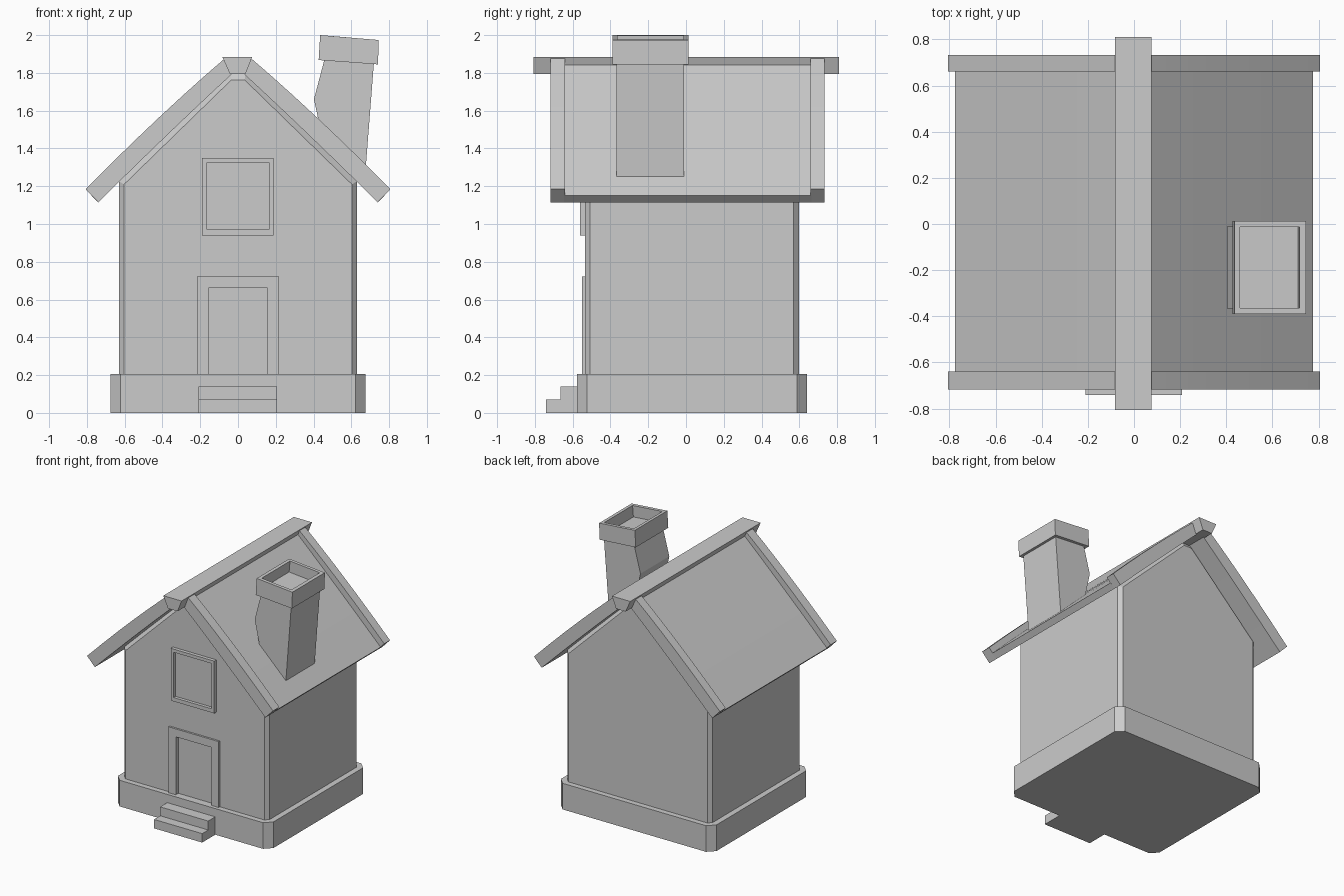
import bpy, bmesh

if "Cube" in bpy.data.objects:
    bpy.data.objects.remove(bpy.data.objects["Cube"])


def loft(name, rings):
    """Skin matching closed rings of points and cap both ends."""
    bm = bmesh.new()
    vs = [[bm.verts.new(p) for p in r] for r in rings]
    n = len(vs[0])
    for a, b in zip(vs, vs[1:]):
        for i in range(n):
            j = (i + 1) % n
            bm.faces.new((a[i], a[j], b[j], b[i]))
    bm.faces.new(vs[0][::-1])
    bm.faces.new(vs[-1])
    bmesh.ops.recalc_face_normals(bm, faces=bm.faces)
    me = bpy.data.meshes.new(name)
    bm.to_mesh(me)
    bm.free()
    ob = bpy.data.objects.new(name, me)
    bpy.context.collection.objects.link(ob)
    return ob


def prism_y(name, profile, y0, y1):
    return loft(name, [[(x, y, z) for x, z in profile] for y in (y0, y1)])


def box(name, x0, x1, y0, y1, z0, z1):
    return prism_y(name, [(x0, z0), (x1, z0), (x1, z1), (x0, z1)], y0, y1)


def mirror(ob):
    ob.modifiers.new("Mirror", 'MIRROR').use_clip = False


# plinth with cut corners
px, y0, y1, c = 0.675, -0.578, 0.64, 0.053
outline = [(-px + c, y0), (px - c, y0), (px, y0 + c), (px, y1 - c),
           (px - c, y1), (-px + c, y1), (-px, y1 - c), (-px, y0 + c)]
loft("plinth", [[(x, y, z) for x, y in outline] for z in (0, 0.205)])

# entrance steps
box("lower_step", -0.21, 0.207, -0.74, -0.56, 0, 0.07)
box("upper_step", -0.21, 0.207, -0.665, -0.56, 0.07, 0.14)


# walls with gables, chamfered around the front and back
def gable(w, eave, tw, top, y):
    pts = [(-w, 0.19), (w, 0.19), (w, eave), (tw, top), (-tw, top), (-w, eave)]
    return [(x, y, z) for x, z in pts]


inner, outer = (0.603, 1.21, 0.035, 1.763), (0.63, 1.225, 0.04, 1.80)
walls = loft("walls", [gable(*inner, -0.535), gable(*outer, -0.507),
                       gable(*outer, 0.57), gable(*inner, 0.597)])

# door recess
cutter = box("door_cutter", -0.155, 0.155, -0.7, -0.518, 0.2, 0.66)
cutter.hide_render = True
cutter.hide_viewport = True
cut = walls.modifiers.new("Door", 'BOOLEAN')
cut.object = cutter
cut.solver = 'EXACT'

# door frame (open at the bottom)
prism_y("door_frame", [(-0.217, 0.2), (-0.155, 0.2), (-0.155, 0.66), (0.155, 0.66),
                       (0.155, 0.2), (0.217, 0.2), (0.217, 0.722), (-0.217, 0.722)],
        -0.55, -0.53)

# window frame
wo, wi = (-0.19, 0.187, 0.94, 1.35), (-0.165, 0.165, 0.97, 1.325)


def rect(r, y):
    a, b, c, d = r
    return [(a, y, c), (b, y, c), (b, y, d), (a, y, d)]


loft("window_frame", [rect(wo, -0.53), rect(wo, -0.562), rect(wi, -0.562), rect(wi, -0.537)])


# gently bowed roof slope and its raised end trims
def bow(p, m, q, n=6):
    out = []
    for i in range(n + 1):
        t = i / n
        w = ((1 - t) * (1 - 2 * t), 4 * t * (1 - t), t * (2 * t - 1))
        out.append(tuple(w[0] * p[k] + w[1] * m[k] + w[2] * q[k] for k in (0, 1)))
    return out


under = bow((0.74, 1.115), (0.355, 1.49), (0.02, 1.805))
panel_top = bow((0.776, 1.15), (0.385, 1.531), (0.03, 1.868))
trim_top = bow((0.807, 1.185), (0.415, 1.567), (0.06, 1.885))
for name, top, a, b in (("roof_panel", panel_top, -0.645, 0.665),
                        ("front_roof_trim", trim_top, -0.718, -0.64),
                        ("back_roof_trim", trim_top, 0.66, 0.732)):
    ob = prism_y(name, under + top[::-1], a, b)
    mirror(ob)
    bpy.context.view_layer.objects.active = ob
    ob.select_set(True)
    bpy.ops.object.shade_smooth_by_angle()
    ob.select_set(False)

# ridge beam
prism_y("ridge_beam", [(-0.043, 1.795), (0.04, 1.795), (0.075, 1.885), (-0.083, 1.885)],
        -0.807, 0.81)

# crooked chimney stack
prism_y("chimney_stack", [(0.45, 1.44), (0.67, 1.22), (0.72, 1.86), (0.46, 1.88),
                          (0.402, 1.66)], -0.367, -0.01)

# tilted hollow chimney cap
def cap_ring(l, r, a, b):
    return [(l[0], a, l[1]), (r[0], a, r[1]), (r[0], b, r[1]), (l[0], b, l[1])]


loft("chimney_cap", [cap_ring((0.427, 1.868), (0.741, 1.845), -0.39, 0.013),
                     cap_ring((0.435, 2.0), (0.745, 1.974), -0.39, 0.013),
                     cap_ring((0.46, 1.998), (0.718, 1.976), -0.363, -0.012),
                     cap_ring((0.452, 1.91), (0.711, 1.888), -0.363, -0.012)])
